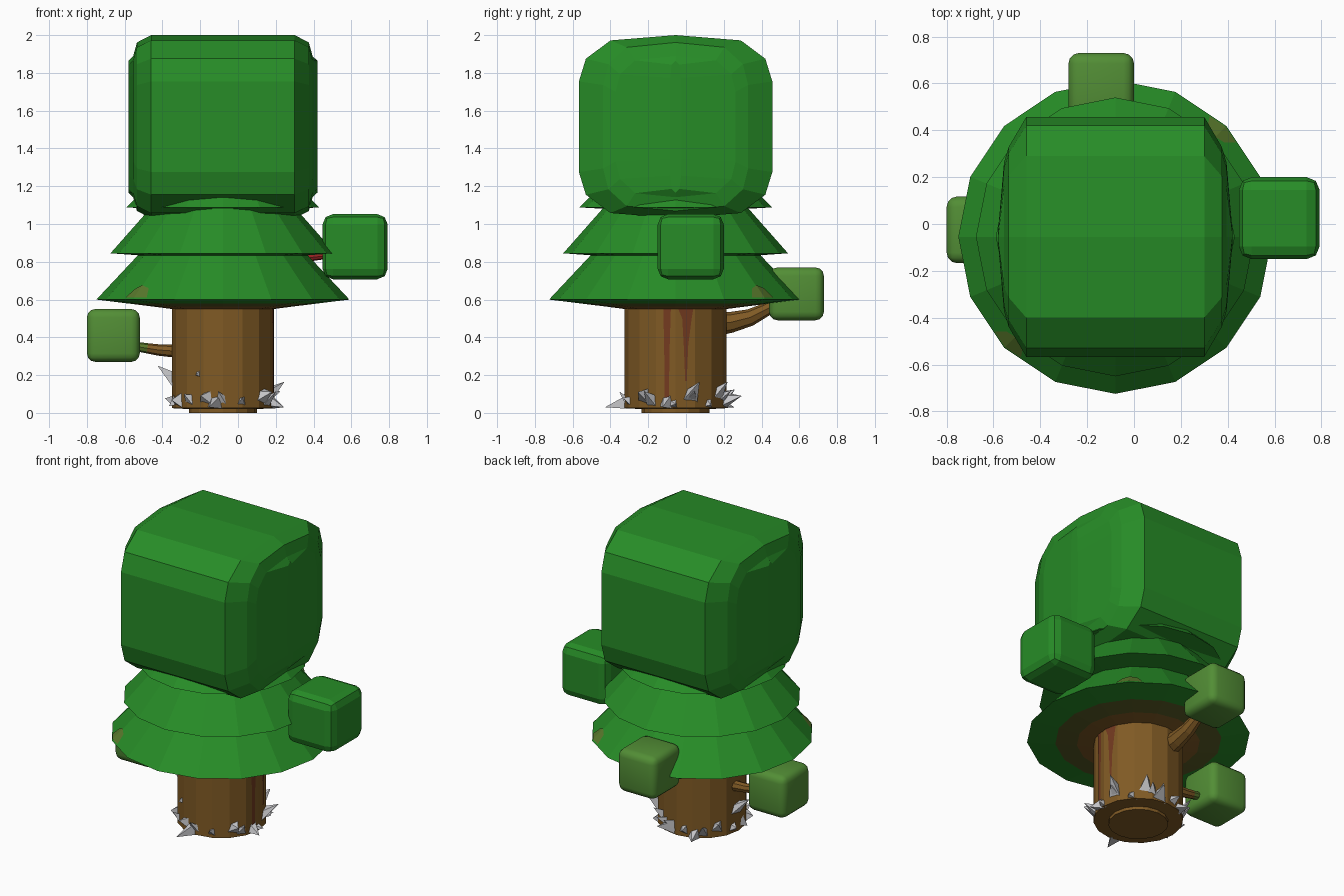
import bpy, bmesh, math, random
from mathutils import Vector

if "Cube" in bpy.data.objects:
    bpy.data.objects.remove(bpy.data.objects["Cube"])

random.seed(4)
CX, CY = -0.08, -0.055      # trunk axis
TAU = math.tau


def mat(name, rgb):
    m = bpy.data.materials.new(name)
    m.diffuse_color = (*rgb, 1)
    m.use_nodes = True
    m.node_tree.nodes["Principled BSDF"].inputs["Base Color"].default_value = m.diffuse_color
    return m


GREEN = mat("leaf green", (0.02, 0.265, 0.02))
LIGHT = mat("light leaf green", (0.085, 0.27, 0.036))
BROWN = mat("bark brown", (0.215, 0.102, 0.018))
SHADE = mat("brown green underside", (0.10, 0.105, 0.018))
OLIVE = mat("olive patch", (0.10, 0.19, 0.025))
SAP = mat("red sap", (0.17, 0.042, 0.014))
RED = mat("red twig", (0.30, 0.015, 0.015))
STONE = mat("pale shard grey", (0.56, 0.56, 0.58))


def finish(name, bm, mats, recalc=True):
    if recalc:
        bmesh.ops.recalc_face_normals(bm, faces=bm.faces)
    me = bpy.data.meshes.new(name)
    bm.to_mesh(me)
    bm.free()
    for m in mats:
        me.materials.append(m)
    ob = bpy.data.objects.new(name, me)
    bpy.context.collection.objects.link(ob)
    return ob


def loft(name, rings, mats, band_mats=None):
    """Join equal-length rings of points and cap both ends."""
    bm = bmesh.new()
    vs = [[bm.verts.new(p) for p in r] for r in rings]
    n = len(rings[0])
    for k in range(len(vs) - 1):
        for i in range(n):
            j = (i + 1) % n
            f = bm.faces.new((vs[k][i], vs[k][j], vs[k + 1][j], vs[k + 1][i]))
            f.material_index = band_mats[k] if band_mats else 0
    bm.faces.new(vs[0])
    bm.faces.new(vs[-1])
    return finish(name, bm, mats)


def lathe(name, profile, mats, band_mats=None, n=16):
    rings = [[(CX + r * math.cos(TAU * i / n), CY + r * math.sin(TAU * i / n), z)
              for i in range(n)] for r, z in profile]
    return loft(name, rings, mats, band_mats)


# trunk with a small foot disc
lathe("trunk", [(0.18, 0), (0.18, 0.02), (0.27, 0.025), (0.27, 0.62)], [BROWN])

# three stacked leaf skirts: brownish underside, green outside
lathe("lower_skirt", [(0.2, 0.545), (0.27, 0.55), (0.37, 0.563), (0.5, 0.579), (0.67, 0.6), (0.36, 0.93)],
      [GREEN, SHADE, BROWN], [2, 2, 1, 0, 0])
lathe("middle_skirt", [(0.25, 0.82), (0.595, 0.845), (0.33, 1.145)], [GREEN])
lathe("upper_skirt", [(0.2, 1.07), (0.51, 1.088), (0.3, 1.3)], [GREEN])

# olive patches near the lower rim
for k, a in enumerate((225, 45)):
    bm = bmesh.new()

    def on_skirt(deg, t):
        off = math.radians(abs(deg))
        half = TAU / 32
        r = (0.672 - 0.31 * t) * math.cos(half) / math.cos(half - off)
        th = math.radians(a + deg)
        return bm.verts.new((CX + r * math.cos(th), CY + r * math.sin(th), 0.604 + 0.33 * t))
    lo = [on_skirt(d, 0.02) for d in (-7, 0, 7)]
    hi = [on_skirt(d, t) for d, t in ((-4, 0.16), (0, 0.22), (5, 0.17))]
    for i in range(2):
        bm.faces.new((lo[i], lo[i + 1], hi[i + 1], hi[i]))
    finish(f"olive_patch_{k}", bm, [OLIVE], False)

# big crown: rounded side profile swept along x, narrowing at both ends
side = [(0, 0.485), (0.345, 0.457), (0.475, 0.36), (0.512, 0.24)]
quart = side + [(y, -z) for y, z in reversed(side)]
prof = quart + [(-y, z) for y, z in quart[-2:0:-1]]
half = [(0.38, 1, 1), (0.455, 0.75, 0.92), (0.475, 0.62, 0.77), (0.5, 0.06, 0.72)]
secs = [(-x, a, b) for x, a, b in reversed(half)] + half
loft("crown", [[(CX + x, CY + y * a, 1.515 + z * b) for y, z in prof]
               for x, a, b in secs], [GREEN])


# small leaf blocks
def block(name, c, s, m, bevel, seg):
    bm = bmesh.new()
    bmesh.ops.create_cube(bm, size=1)
    for v in bm.verts:
        v.co = Vector(c) + Vector([p * q for p, q in zip(v.co, s)])
    bmesh.ops.bevel(bm, geom=bm.edges[:], offset=bevel, segments=seg, profile=0.5,
                    affect='EDGES')
    ob = finish(name, bm, [m])
    if seg > 2:
        for p in ob.data.polygons:
            p.use_smooth = True


block("right_leaf_block", (0.62, 0.025, 0.88), (0.345, 0.35, 0.345), GREEN, 0.055, 2)
block("left_leaf_block", (-0.66, -0.025, 0.41), (0.28, 0.285, 0.28), LIGHT, 0.045, 3)
block("back_leaf_block", (-0.14, 0.585, 0.63), (0.28, 0.29, 0.28), LIGHT, 0.045, 3)


# branches: tapered tubes along a short path
def branch(name, path, radii, mats, bands=None, n=8):
    rings = []
    for i, p in enumerate(path):
        d = (Vector(path[min(i + 1, len(path) - 1)]) - Vector(path[max(i - 1, 0)])).normalized()
        u = d.cross(Vector((0, 0, 1))).normalized()
        w = u.cross(d)
        rings.append([Vector(p) + radii[i] * (u * math.cos(TAU * k / n) + w * math.sin(TAU * k / n))
                      for k in range(n)])
    loft(name, rings, mats, bands)


branch("left_branch", [(-0.3, -0.03, 0.325), (-0.42, -0.03, 0.333), (-0.48, -0.03, 0.342), (-0.56, -0.03, 0.355)],
       [0.036, 0.03, 0.027, 0.024], [BROWN, OLIVE], [0, 0, 1])
branch("back_branch", [(-0.14, 0.15, 0.47), (-0.14, 0.24, 0.48), (-0.14, 0.34, 0.505), (-0.14, 0.42, 0.545),
                       (-0.14, 0.52, 0.6)], [0.065, 0.055, 0.045, 0.036, 0.03], [BROWN])
branch("right_branch", [(0.2, 0.02, 0.79), (0.36, 0.02, 0.82), (0.5, 0.02, 0.835)],
       [0.025, 0.02, 0.016], [RED])

# sap streaks: thin plates on the right of the trunk, rows of (z, y left, y right)
streaks = [
    [(0.56, -0.12, -0.08), (0.3, -0.115, -0.088), (0.06, -0.113, -0.09)],
    [(0.56, -0.045, 0.04), (0.5, -0.02, 0.03), (0.36, -0.012, 0.012), (0.17, -0.004, 0.004)],
]
for k, rows in enumerate(streaks):
    bm = bmesh.new()
    pts = [[bm.verts.new((CX + 0.274 - 0.2 * abs(y - CY), y, z)) for y in (a, b)] for z, a, b in rows]
    for p, q in zip(pts, pts[1:]):
        bm.faces.new((p[0], q[0], q[1], p[1]))
    finish(f"sap_streak_{k}", bm, [SAP], False)

# broken stone shards round the foot: angle, base z, reach, tip z, width
shards = [(175, 0.17, 0.075, 0.25, 0.045), (240, 0.21, 0.02, 0.20, 0.02), (18, 0.09, 0.08, 0.165, 0.045),
          (350, 0.06, 0.06, 0.03, 0.04), (262, 0.05, 0.11, 0.03, 0.045), (60, 0.1, 0.05, 0.165, 0.045),
          (80, 0.06, 0.09, 0.09, 0.05), (115, 0.05, 0.07, 0.03, 0.04)]
for i in range(17):
    shards.append((i * 21.2 + random.uniform(-7, 7), random.uniform(0.04, 0.09),
                   random.uniform(0.02, 0.06), random.uniform(0.03, 0.14), random.uniform(0.03, 0.045)))
bm = bmesh.new()
for deg, z, reach, tip, w in shards:
    a = math.radians(deg)
    out, tan = Vector((math.cos(a), math.sin(a), 0)), Vector((-math.sin(a), math.cos(a), 0))
    o = Vector((CX, CY, z)) + out * 0.255
    z0 = max(-w, 0.022 - z)
    ring = [o - tan * w + Vector((0, 0, z0 * 0.6)), o + tan * w * 0.8 + Vector((0, 0, z0)),
            o + tan * w * 0.6 + Vector((0, 0, w)), o - tan * w * 0.5 + Vector((0, 0, w * 0.7))]
    apex = Vector((CX, CY, tip)) + out * (0.27 + reach) + tan * random.uniform(-w, w) * 0.7
    vs = [bm.verts.new(p) for p in ring]
    t = bm.verts.new(apex)
    bm.faces.new(vs)
    for i in range(4):
        bm.faces.new((vs[i], vs[(i + 1) % 4], t))
finish("stone_shards", bm, [STONE])
